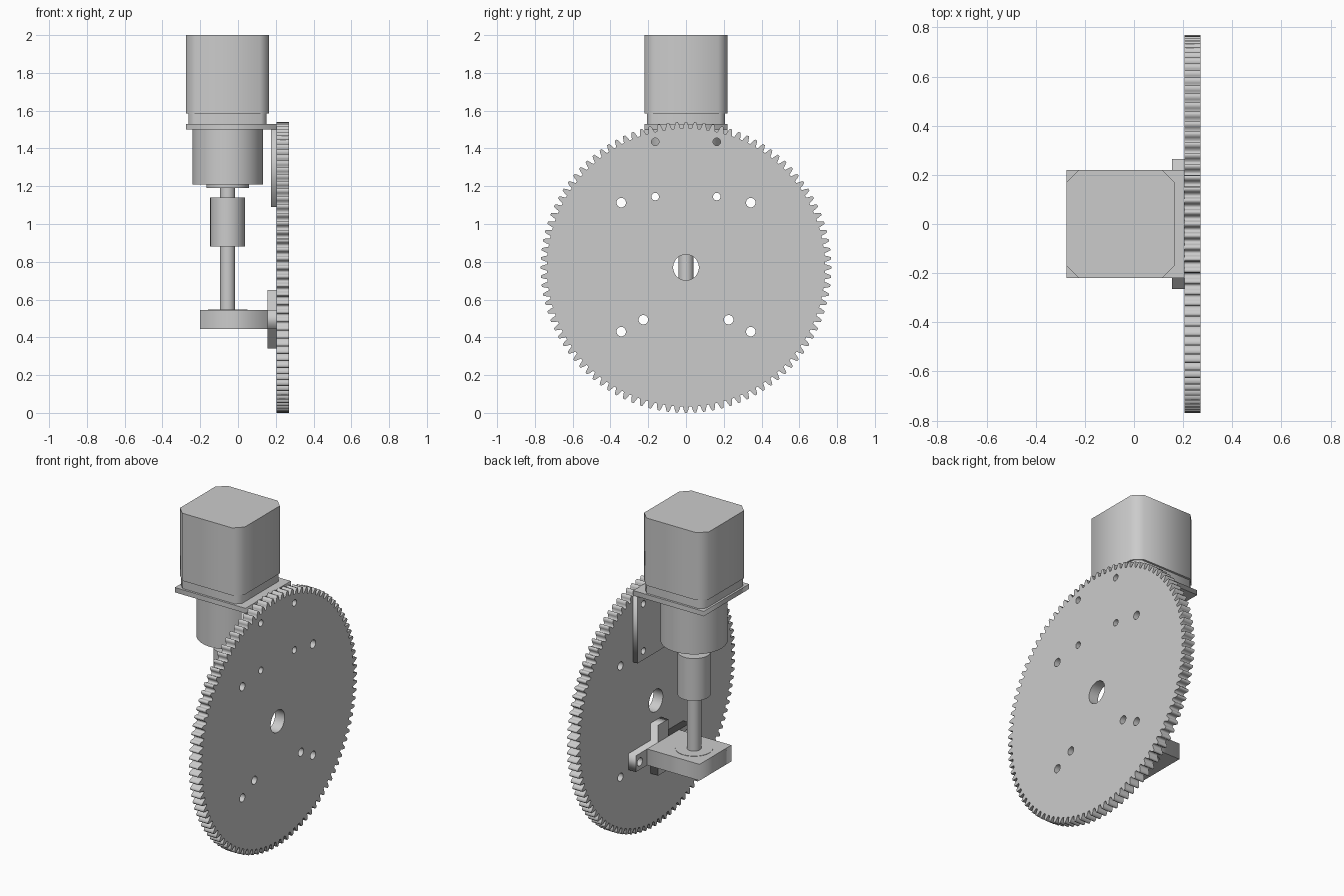
import bpy, math

cube = bpy.data.objects.get("Cube")
if cube:
    bpy.data.objects.remove(cube, do_unlink=True)

# One plain grey for everything
grey = bpy.data.materials.new("plain_grey")
grey.use_nodes = True
grey.diffuse_color = (0.6, 0.6, 0.6, 1)
grey.node_tree.nodes["Principled BSDF"].inputs["Base Color"].default_value = (0.6, 0.6, 0.6, 1)

AXIS_X = -0.055      # drive axis
GEAR_Z = 0.77        # gear centre height
GEAR_R = 0.77
TEETH = 100


def circle(u, v, r, n=32):
    return [(u + r * math.cos(2 * math.pi * i / n), v + r * math.sin(2 * math.pi * i / n))
            for i in range(n)]


def pair(u, v, r):
    return [circle(s * u, v, r) for s in (-1, 1)]


def rect(u0, u1, v0, v1):
    return [(u0, v0), (u1, v0), (u1, v1), (u0, v1)]


def chamfered(u, v, h, c):
    k = h - c
    pts = [(h, -k), (h, k), (k, h), (-k, h), (-h, k), (-h, -k), (-k, -h), (k, -h)]
    return [(u + a, v + b) for a, b in pts]


def slab(name, lo, hi, loops, upright=False):
    """Extrude a closed outline with holes along z, or along x when upright."""
    curve = bpy.data.curves.new(name, "CURVE")
    curve.dimensions = "2D"
    curve.fill_mode = "BOTH"
    curve.extrude = (hi - lo) / 2
    for loop in loops:
        spline = curve.splines.new("POLY")
        spline.points.add(len(loop) - 1)
        for point, (u, v) in zip(spline.points, loop):
            point.co = (u, v, 0, 1)
        spline.use_cyclic_u = True
    curve.materials.append(grey)
    obj = bpy.data.objects.new(name, curve)
    bpy.context.collection.objects.link(obj)
    mid = (lo + hi) / 2
    if upright:
        obj.rotation_euler = (math.pi / 2, 0, math.pi / 2)
        obj.location.x = mid
    else:
        obj.location.z = mid
    bpy.ops.object.select_all(action="DESELECT")
    obj.select_set(True)
    bpy.context.view_layer.objects.active = obj
    bpy.ops.object.convert(target="MESH")
    return bpy.context.object


def rod(name, r, z0, z1):
    bpy.ops.mesh.primitive_cylinder_add(vertices=64, radius=r, depth=z1 - z0,
                                        location=(AXIS_X, 0, (z0 + z1) / 2))
    obj = bpy.context.object
    obj.name = name
    obj.data.materials.append(grey)
    bpy.ops.object.shade_smooth_by_angle(angle=math.radians(30))


# Large spur gear with its bore and bolt holes
module = 2 * GEAR_R / (TEETH + 2)
root, pitch = GEAR_R - 2.25 * module, GEAR_R - module
tooth = [(-0.36, root), (-0.25, pitch), (-0.12, GEAR_R), (0.12, GEAR_R), (0.25, pitch), (0.36, root)]
rim = []
for i in range(TEETH):
    for f, r in tooth:
        a = 2 * math.pi * (i + f) / TEETH + math.pi / 2
        rim.append((r * math.cos(a), GEAR_Z + r * math.sin(a)))
bracket_holes = pair(0.163, 1.145, 0.02) + pair(0.163, 1.435, 0.02)
mount_holes = pair(0.226, 0.493, 0.025)
gear_holes = pair(0.343, 1.113, 0.025) + pair(0.343, 0.43, 0.025)
slab("spur_gear", 0.205, 0.27,
     [rim, circle(0, GEAR_Z, 0.068, 48)] + gear_holes + bracket_holes + mount_holes, True)

# Angle bracket carrying the motor
slab("bracket_back", 0.175, 0.205, [rect(-0.22, 0.22, 1.09, 1.5)] + bracket_holes, True)
slab("bracket_shelf", 1.5, 1.53, [rect(-0.275, 0.205, -0.22, 0.22)])

# Motor, gearbox and drive shaft
slab("motor_collar", 1.53, 1.585, [chamfered(AXIS_X, 0, 0.207, 0.03)])
slab("motor_body", 1.585, 2.0, [chamfered(AXIS_X, 0, 0.22, 0.05)])
rod("gearbox", 0.187, 1.21, 1.5)
rod("gearbox_boss", 0.113, 1.19, 1.21)
rod("drive_shaft", 0.04, 0.545, 1.19)
rod("shaft_coupling", 0.092, 0.88, 1.14)

# Bearing mount: block, bearing and cross-shaped flange
slab("bearing_block", 0.445, 0.545, [rect(-0.2, 0.155, -0.155, 0.155)])
rod("bearing", 0.105, 0.443, 0.547)
arm, tab = 0.265, 0.05
flange = [(-arm, 0.445), (-tab, 0.445), (-tab, 0.34), (tab, 0.34), (tab, 0.445), (arm, 0.445),
          (arm, 0.545), (tab, 0.545), (tab, 0.65), (-tab, 0.65), (-tab, 0.545), (-arm, 0.545)]
slab("mount_flange", 0.155, 0.205, [flange] + mount_holes, True)
